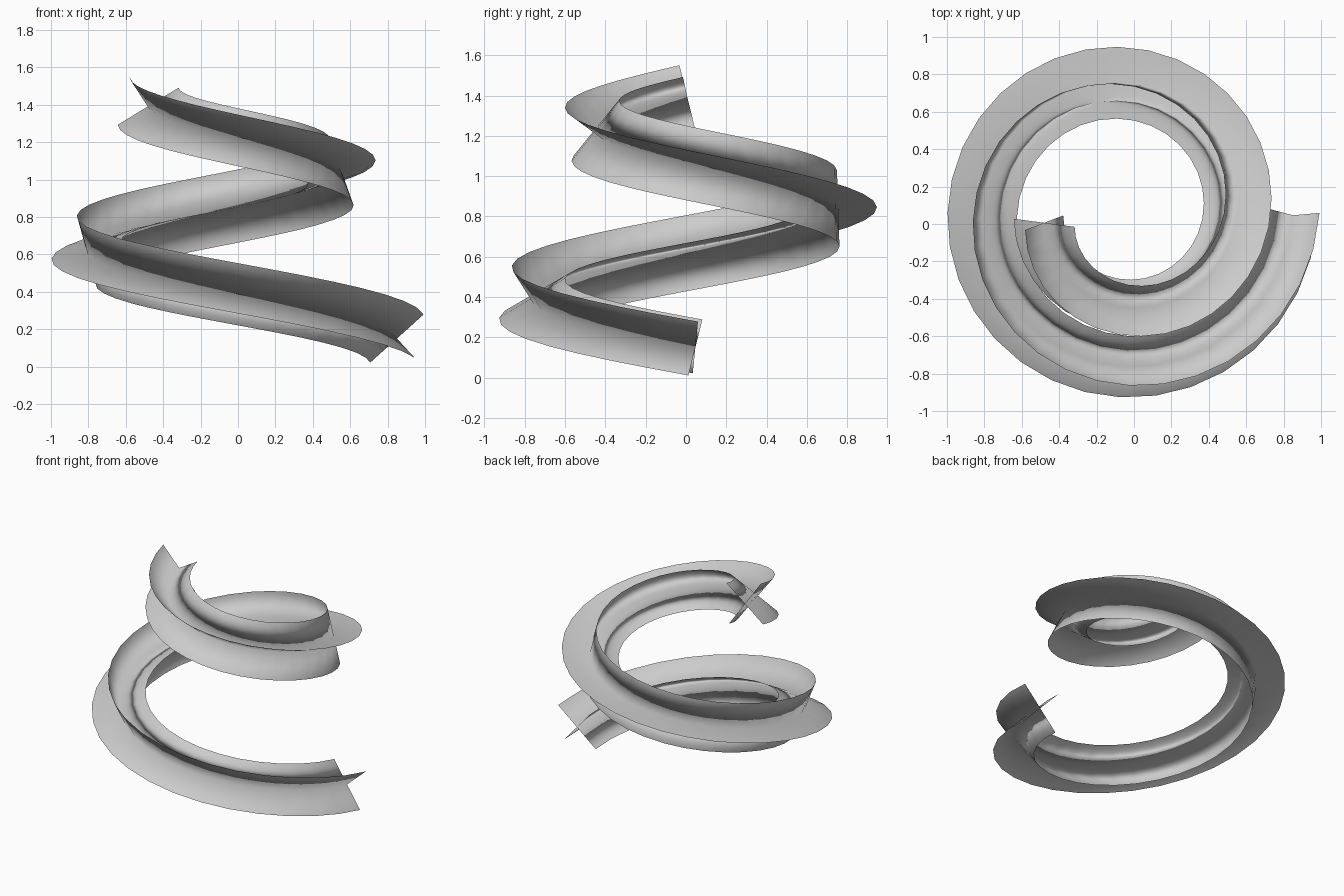
import bpy, bmesh, math
from mathutils import Vector

if "Cube" in bpy.data.objects:
    bpy.data.objects.remove(bpy.data.objects["Cube"])

SEGMENTS = 48
ARM = 0.192
AXIS = Vector((-0.05, 0.07, 0))


# Rising clockwise spiral that tightens towards the top; u counts quarter turns
def path(u):
    a = -math.radians(1.5) - u * math.pi / 2
    r = 0.90 - 0.066 * u - 0.0022 * u * u
    return AXIS + Vector((r * math.cos(a), r * math.sin(a),
                          0.15 + 0.258 * u - 0.008 * u * u))


def tangent(u):
    return (path(u + 0.01) - path(u - 0.01)).normalized()


# Cross-shaped section carried along the spiral without extra twist
bm = bmesh.new()
t = tangent(0)
out = Vector((1, 0, 0))
out = (out - t * out.dot(t)).normalized()
up = out.cross(t) if out.cross(t).z > 0 else t.cross(out)
ang = math.radians(42)
arm = out * math.cos(ang) + up * math.sin(ang)
rows = []
for i in range(SEGMENTS + 1):
    u = 5.89 * i / SEGMENTS
    new_t = tangent(u)
    arm = t.rotation_difference(new_t) @ arm
    t = new_t
    side = t.cross(arm).normalized()
    c = path(u)
    rows.append([bm.verts.new(c)] +
                [bm.verts.new(c + d * ARM) for d in (arm, side, -arm, -side)])

# Four thin ribbons meeting on the centre line
for a, b in zip(rows, rows[1:]):
    for k in range(1, 5):
        bm.faces.new((a[0], a[k], b[k], b[0])).smooth = True

mesh = bpy.data.meshes.new("spiral_cross_ribbon")
bm.to_mesh(mesh)
bm.free()
ribbon = bpy.data.objects.new("spiral_cross_ribbon", mesh)
bpy.context.collection.objects.link(ribbon)
